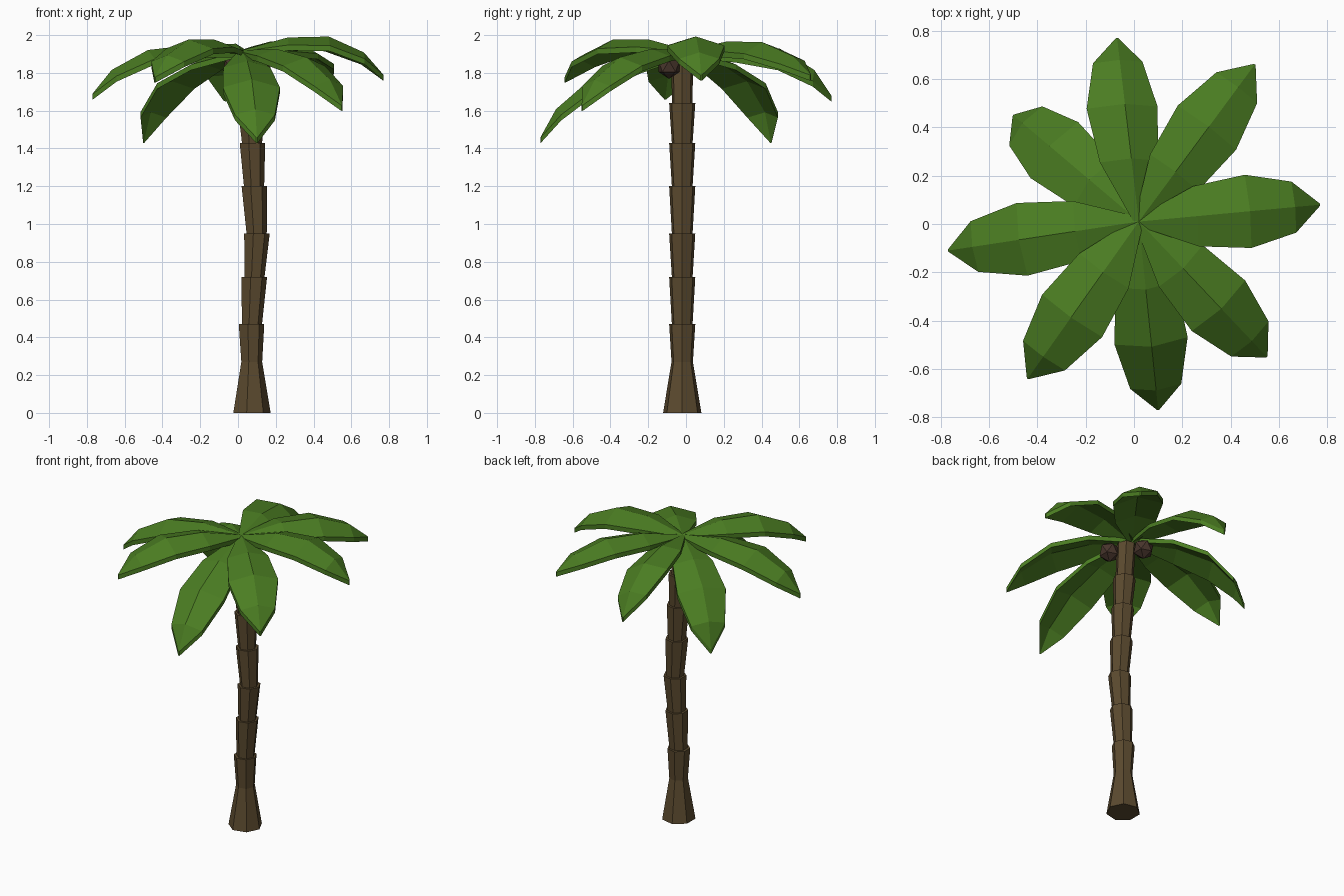
import bpy, bmesh, math
from mathutils import Vector, Matrix

if "Cube" in bpy.data.objects:
    bpy.data.objects.remove(bpy.data.objects["Cube"])


def material(name, color):
    m = bpy.data.materials.new(name)
    m.diffuse_color = (*color, 1)
    m.use_nodes = True
    m.node_tree.nodes["Principled BSDF"].inputs["Base Color"].default_value = m.diffuse_color
    return m


BARK = material("bark", (0.105, 0.068, 0.028))
LEAF = material("leaf", (0.07, 0.205, 0.016))
NUT = material("nut", (0.065, 0.036, 0.025))


def loft(name, rings, mat):
    """Skin a list of equal-length rings and cap both ends."""
    bm = bmesh.new()
    rows = [[bm.verts.new(p) for p in ring] for ring in rings]
    n = len(rows[0])
    for a, b in zip(rows, rows[1:]):
        for i in range(n):
            j = (i + 1) % n
            bm.faces.new((a[i], a[j], b[j], b[i]))
    bm.faces.new(rows[0])
    bm.faces.new(rows[-1])
    bmesh.ops.recalc_face_normals(bm, faces=bm.faces)
    mesh = bpy.data.meshes.new(name)
    bm.to_mesh(mesh)
    bm.free()
    mesh.materials.append(mat)
    ob = bpy.data.objects.new(name, mesh)
    bpy.context.collection.objects.link(ob)
    return ob


def ring(x, z, r, sides=7):
    return [(x + r * math.cos(math.tau * i / sides),
             -0.02 + r * math.sin(math.tau * i / sides), z) for i in range(sides)]


# Trunk: flared foot, then stacked segments that widen upward
loft("trunk_base", [ring(0.069, 0, 0.104), ring(0.07, 0.27, 0.058), ring(0.068, 0.47, 0.071)], BARK)
joints = [(0.07, 0.47), (0.083, 0.72), (0.097, 0.95), (0.083, 1.20),
          (0.073, 1.43), (0.06, 1.64), (0.045, 1.88)]
for k, ((x0, z0), (x1, z1)) in enumerate(zip(joints, joints[1:])):
    loft(f"trunk_segment_{k + 1}",
         [ring(x0, z0 - 0.02, 0.055), ring(x1, z1, 0.071 if k < 5 else 0.06)], BARK)

# Fronds: arched, ridged leaves running from the crown to each tip
CROWN = Vector((0.02, 0.01, 1.92))
SECTIONS = [(0, 0.02, 0), (0.3, 0.125, 0.72), (0.58, 0.152, 1), (0.84, 0.106, 0.66), (1, 0.004, 0)]
THICK = Vector((0, 0, -0.03))


def frond(name, tip, arch, roll):
    chord = Vector(tip) - CROWN
    turn = Matrix.Rotation(math.radians(roll), 3, chord)
    flat = chord.cross(Vector((0, 0, 1))).normalized()
    up = flat.cross(chord).normalized()
    side, lift = turn @ flat, turn @ up
    rings = []
    for t, half, bulge in SECTIONS:
        mid = CROWN + chord * t + up * arch * bulge
        left = mid - side * half - lift * half * 0.32
        right = mid + side * half - lift * half * 0.32
        top = [left, mid, right]
        rings.append(top + [p + THICK for p in reversed(top)])
    loft(name, rings, LEAF)


# Tip position, arch height and roll in degrees
tips = [(-0.07, 0.77, 1.68, 0.155, 16), (0.50, 0.66, 1.79, 0.12, 5), (0.77, 0.08, 1.79, 0.15, 0),
        (0.55, -0.55, 1.63, 0.14, 0), (0.10, -0.77, 1.46, 0.13, 0), (-0.44, -0.64, 1.78, 0.14, 0),
        (-0.77, -0.11, 1.69, 0.14, 0), (-0.50, 0.45, 1.46, 0.16, 0)]
for k, (x, y, z, arch, roll) in enumerate(tips):
    frond(f"frond_{k + 1}", (x, y, z), arch, roll)

# Coconuts tucked under the crown
for k, p in enumerate([(0.12, -0.09, 1.835), (-0.02, 0.065, 1.84)]):
    bpy.ops.mesh.primitive_ico_sphere_add(subdivisions=1, radius=0.066, location=p)
    ob = bpy.context.object
    ob.name = f"coconut_{k + 1}"
    ob.data.materials.append(NUT)
